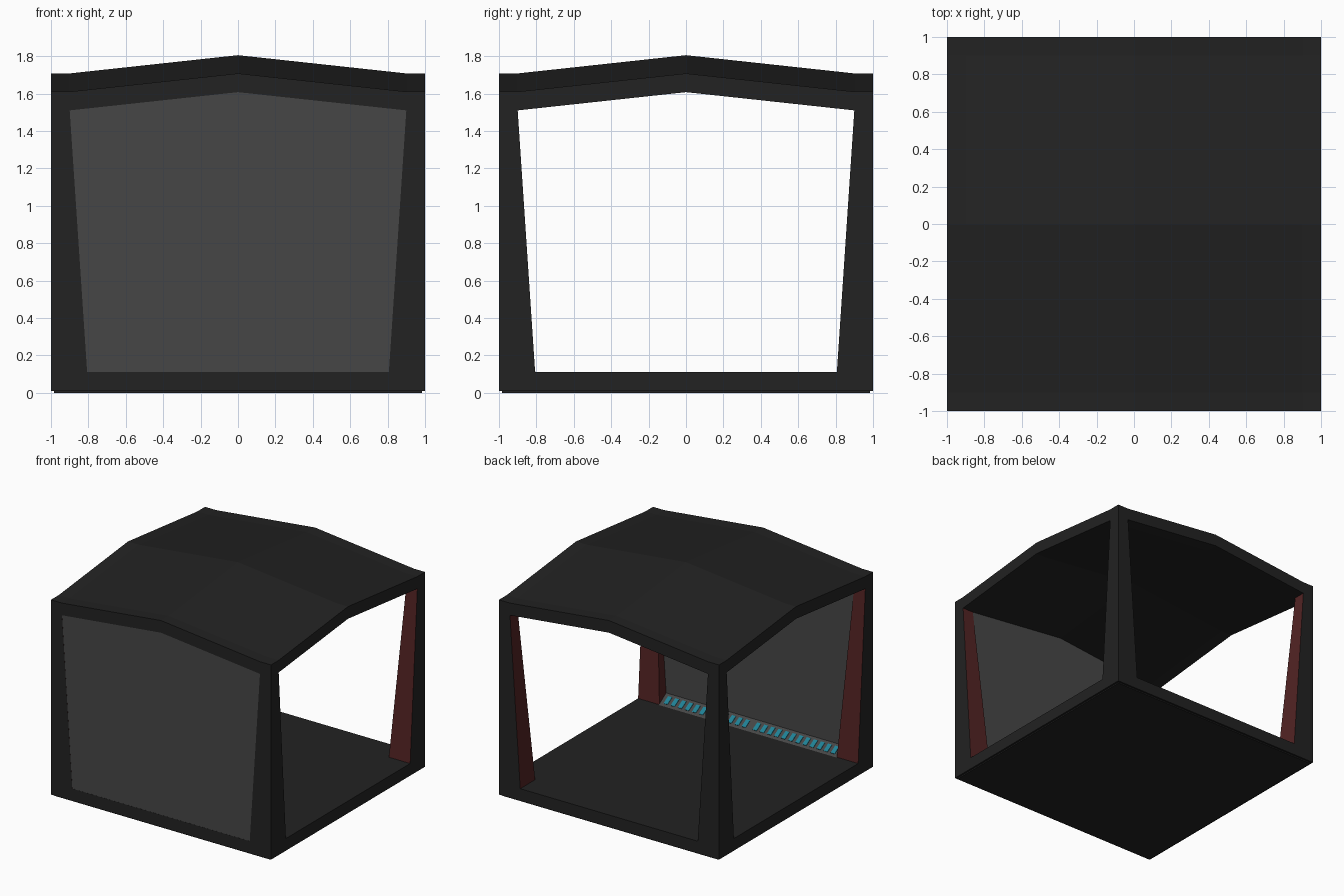
import bpy, bmesh

if "Cube" in bpy.data.objects:
    bpy.data.objects.remove(bpy.data.objects["Cube"])

def mat(name, rgb):
    m = bpy.data.materials.new(name)
    m.diffuse_color = (*rgb, 1)
    m.use_nodes = True
    m.node_tree.nodes["Principled BSDF"].inputs["Base Color"].default_value = m.diffuse_color
    return m

BLACK = mat("black frame", (0.016, 0.016, 0.016))
GREY = mat("grey panel", (0.061, 0.061, 0.061))
RED = mat("dark red inner face", (0.085, 0.017, 0.017))
CYAN = mat("cyan light", (0.014, 0.22, 0.30))

def finish(name, bm, mats):
    bmesh.ops.recalc_face_normals(bm, faces=bm.faces)
    me = bpy.data.meshes.new(name)
    bm.to_mesh(me)
    bm.free()
    for m in mats:
        me.materials.append(m)
    ob = bpy.data.objects.new(name, me)
    bpy.context.collection.objects.link(ob)
    return ob

def loft(bm, a, b):
    """Closed solid between two matching loops of points."""
    va = [bm.verts.new(p) for p in a]
    vb = [bm.verts.new(p) for p in b]
    n = len(va)
    bm.faces.new(va)
    bm.faces.new(vb[::-1])
    return [bm.faces.new((va[i], vb[i], vb[(i + 1) % n], va[(i + 1) % n])) for i in range(n)]

def slab(name, h, z0, z1):
    bm = bmesh.new()
    sq = [(-h, -h), (h, -h), (h, h), (-h, h)]
    loft(bm, [(x, y, z0) for x, y in sq], [(x, y, z1) for x, y in sq])
    return finish(name, bm, [BLACK])

# Floor and the slightly smaller foot plate under it
slab("floor", 1.0, 0.01, 0.11)
slab("foot_plate", 0.985, 0.0, 0.01)

# Tapered corner pillars, the two inward faces are red
for sx in (-1, 1):
    for sy in (-1, 1):
        bm = bmesh.new()
        def ring(i, z):
            return [(sx, sy, z), (sx, sy * i, z), (sx * i, sy * i, z), (sx * i, sy, z)]
        sides = loft(bm, ring(0.8, 0.01), ring(0.9, 1.51))
        for f in sides[1:3]:
            f.material_index = 1
        side = ("front" if sy < 0 else "back") + ("_left" if sx < 0 else "_right")
        finish(side + "_pillar", bm, [BLACK, RED])

# Roof: height rises toward the middle along both axes, with a flat rim
def rise(t):
    return 0.0975 * (1 - min(abs(t), 0.9) / 0.9)

bm = bmesh.new()
cuts = [-1, -0.9, 0, 0.9, 1]
grid = [[bm.verts.new((x, y, 1.61 + rise(x) + rise(y))) for y in cuts] for x in cuts]
for i in range(4):
    for j in range(4):
        bm.faces.new((grid[i][j], grid[i + 1][j], grid[i + 1][j + 1], grid[i][j + 1]))
ext = bmesh.ops.extrude_face_region(bm, geom=bm.faces[:], use_keep_orig=True)
for v in ext["geom"]:
    if isinstance(v, bmesh.types.BMVert):
        v.co.z -= 0.1
finish("roof", bm, [BLACK])

# Front wall panel filling the opening
bm = bmesh.new()
outline = [(-0.9, 0.1), (0.9, 0.1), (0.9, 1.52), (0, 1.62), (-0.9, 1.52)]
loft(bm, [(x, -0.999, z) for x, z in outline], [(x, -0.9, z) for x, z in outline])
finish("front_wall", bm, [GREY])

# Sloped sill inside the wall
Y0, Z0, Y1, Z1 = -0.8, 0.11, -0.9, 0.17
bm = bmesh.new()
prof = [(Y0, Z0), (Y1, Z1), (Y1, 0.1), (Y0, 0.1)]
loft(bm, [(-0.81, y, z) for y, z in prof], [(0.81, y, z) for y, z in prof])
finish("sill", bm, [GREY])

# Row of thin lights on the sill, mirrored about the middle
bm = bmesh.new()
def on_sill(s, lift):
    return (Y0 + (Y1 - Y0) * s + 0.51 * lift, Z0 + (Z1 - Z0) * s + 0.86 * lift)
prof = [on_sill(0.2, -0.002), on_sill(0.8, -0.002), on_sill(0.8, 0.004), on_sill(0.2, 0.004)]
for s in (-1, 1):
    for k in range(12):
        c = s * (0.05 + 0.0645 * k)
        loft(bm, [(c - 0.018, y, z) for y, z in prof], [(c + 0.018, y, z) for y, z in prof])
finish("sill_lights", bm, [CYAN])
